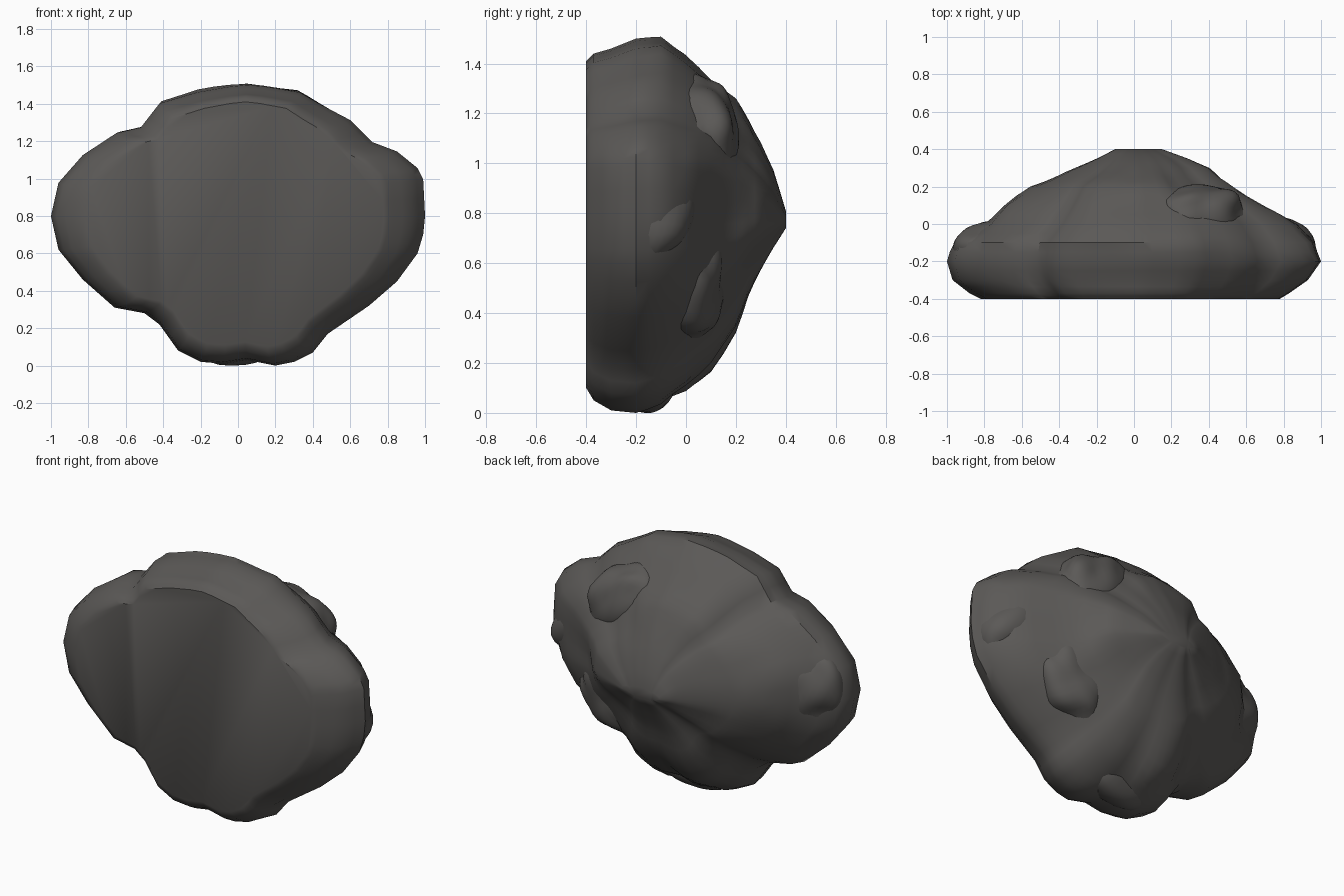
import bpy, bmesh, math
from mathutils import Vector, noise

if "Cube" in bpy.data.objects:
    bpy.data.objects.remove(bpy.data.objects["Cube"])

stone = bpy.data.materials.new("dark grey stone")
stone.diffuse_color = (0.105, 0.10, 0.095, 1)
stone.use_nodes = True
stone.node_tree.nodes["Principled BSDF"].inputs["Base Color"].default_value = stone.diffuse_color
CZ = 0.77      # height of the boulder's middle

# Lumpy outline (x, z) of the boulder where it is widest
OUTLINE = [(1, .8), (.99, 1), (.96, 1.06), (.85, 1.15), (.72, 1.2), (.6, 1.32), (.45, 1.4),
           (.33, 1.47), (.15, 1.5), (.05, 1.51), (-.05, 1.5), (-.22, 1.47), (-.42, 1.41),
           (-.52, 1.28), (-.65, 1.25), (-.83, 1.13), (-.96, .98), (-1, .8), (-.96, .62),
           (-.83, .46), (-.66, .31), (-.5, .28), (-.42, .22), (-.32, .08), (-.2, .02),
           (-.08, .01), (.05, .03), (.2, 0), (.3, .02), (.4, .07), (.48, .17), (.7, .32),
           (.85, .45), (.96, .6), (.99, .7)]
# Extent at each depth: y, left, right, bottom, top
DEPTH = [(-.4, .82, .78, .10, 1.41), (-.37, .88, .83, .05, 1.44), (-.3, .97, .93, .01, 1.46),
         (-.2, 1, 1, 0, 1.5), (-.1, .97, .96, .03, 1.51), (0, .80, .86, .10, 1.44),
         (.1, .69, .69, .21, 1.36), (.2, .55, .51, .36, 1.25), (.25, .42, .44, .48, 1.18),
         (.3, .31, .39, .57, 1.09), (.35, .2, .29, .66, .98), (.4, .10, .15, .74, .81)]


def resample(points, per_edge):
    out = []
    for i, a in enumerate(points):
        b = points[(i + 1) % len(points)]
        for k in range(per_edge):
            t = k / per_edge
            out.append(tuple(p + (q - p) * t for p, q in zip(a, b)))
    return out


def finish(name, bm, angle):
    bmesh.ops.recalc_face_normals(bm, faces=bm.faces)
    me = bpy.data.meshes.new(name)
    bm.to_mesh(me)
    bm.free()
    ob = bpy.data.objects.new(name, me)
    bpy.context.collection.objects.link(ob)
    me.materials.append(stone)
    bpy.ops.object.select_all(action='DESELECT')
    ob.select_set(True)
    bpy.context.view_layer.objects.active = ob
    bpy.ops.object.shade_smooth_by_angle(angle=math.radians(angle))
    return ob


# Main boulder: outline rings lofted from the flat front to the back ridge
bm = bmesh.new()
ring_pts = resample(OUTLINE, 2)
rows = resample(DEPTH, 2)[:-1]
rings = []
for y, left, right, low, high in rows:
    ring = []
    for x, z in ring_pts:
        px = x * (right if x > 0 else left)
        h = z - CZ
        pz = CZ + h * ((high - CZ) / (1.51 - CZ) if h > 0 else (CZ - low) / CZ)
        p = Vector((px, y, pz))
        # Broad weathered dents on the sides and back, fading at the rims
        fade = max(0, min(1, (y + .15) * 4)) * max(0, min(1, (.42 - y) * 5))
        dent = noise.noise(p * 2.6 + Vector((3, 1, 7))) * .07
        dent += noise.noise(p * 6 + Vector((9, 4, 2))) * .02
        s = 1 + dent * fade / max(.3, math.hypot(px, pz - CZ))
        ring.append(bm.verts.new((px * s, y, CZ + (pz - CZ) * s)))
    rings.append(ring)
for a, b in zip(rings, rings[1:]):
    for i in range(len(a)):
        j = (i + 1) % len(a)
        bm.faces.new((a[i], a[j], b[j], b[i]))
bm.faces.new(rings[0])
bm.faces.new(rings[-1])
finish("boulder", bm, 40)


# Overlapping lobes that leave creases where they emerge from the boulder
def lobe(name, centre, size, tilt, seed):
    bm = bmesh.new()
    bmesh.ops.create_icosphere(bm, subdivisions=4, radius=1)
    c, s = math.cos(tilt), math.sin(tilt)
    for v in bm.verts:
        d = v.co * (1 + .2 * noise.noise(v.co * 1.5 + Vector((seed, 0, seed))))
        x, y, z = (d[i] * size[i] for i in range(3))
        v.co = (centre[0] + x * c - z * s, max(-.4, centre[1] + y),
                max(0, centre[2] + x * s + z * c))
    finish(name, bm, 45)


lobe("right_lobe", (.74, -.17, .82), (.23, .19, .30), .1, 1)
lobe("left_lobe", (-.74, -.17, .80), (.23, .19, .29), 0, 4)
lobe("bottom_lobe", (.02, -.19, .21), (.36, .19, .19), 0, 7)
lobe("top_lobe", (.05, -.13, 1.30), (.36, .17, .17), -.1, 11)
lobe("lower_right_lobe", (.46, -.03, .52), (.28, .19, .20), .7, 15)
lobe("upper_right_lobe", (.38, .05, 1.12), (.27, .16, .19), -.7, 19)
